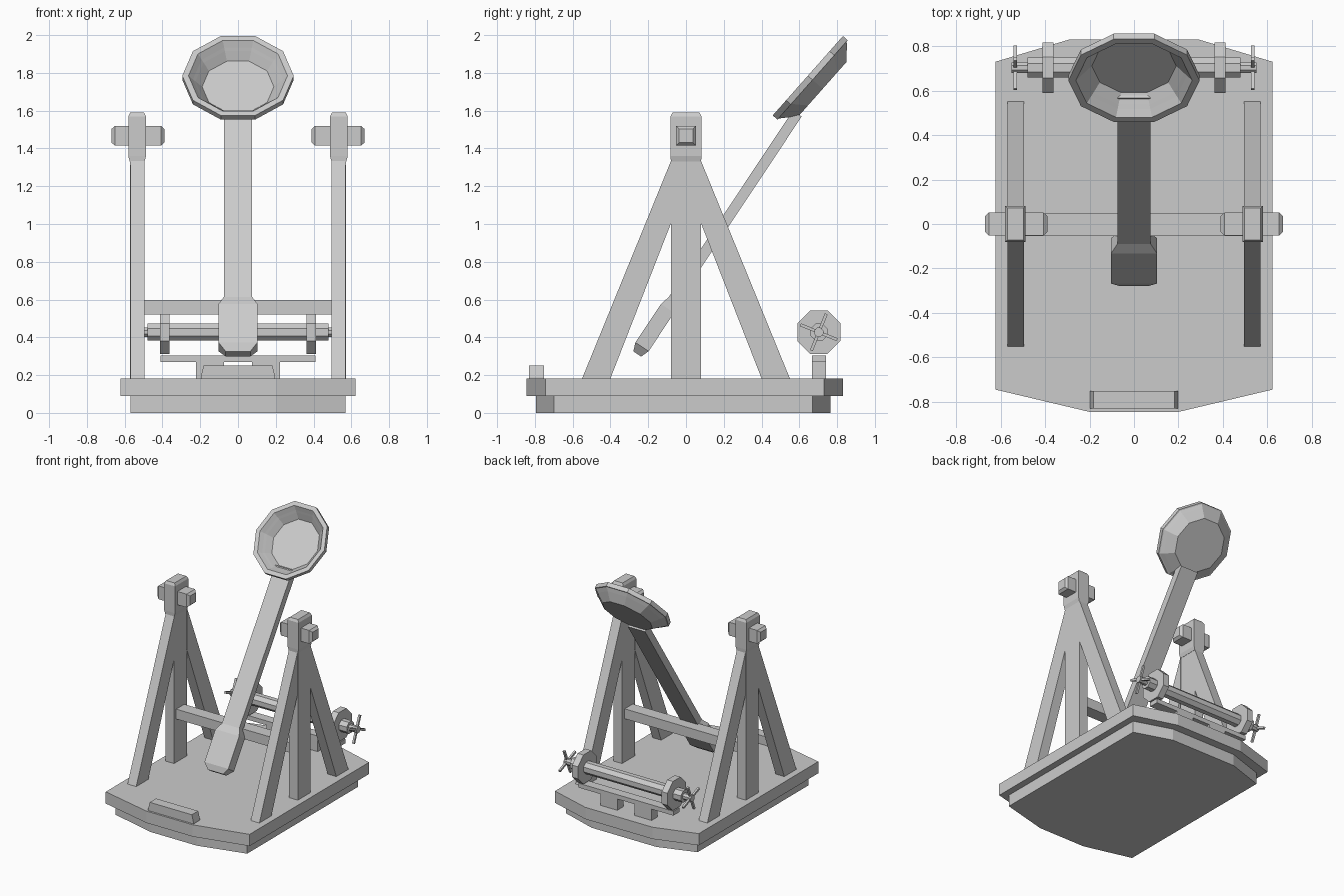
import bpy, bmesh
from math import sin, cos, pi, radians
from mathutils import Vector

if "Cube" in bpy.data.objects:
    bpy.data.objects.remove(bpy.data.objects["Cube"])


def loft(name, loops):
    """Skin a list of matching point loops and cap both ends."""
    bm = bmesh.new()
    rings = [[bm.verts.new(p) for p in loop] for loop in loops]
    n = len(rings[0])
    for a, b in zip(rings, rings[1:]):
        for i in range(n):
            j = (i + 1) % n
            bm.faces.new((a[i], a[j], b[j], b[i]))
    bm.faces.new(rings[0])
    bm.faces.new(rings[-1])
    bmesh.ops.recalc_face_normals(bm, faces=bm.faces)
    me = bpy.data.meshes.new(name)
    bm.to_mesh(me)
    bm.free()
    ob = bpy.data.objects.new(name, me)
    bpy.context.collection.objects.link(ob)
    return ob


def slab(name, outline, z0, z1):
    return loft(name, [[(x, y, z) for x, y in outline] for z in (z0, z1)])


def side_profile(name, outline, x0, x1):
    return loft(name, [[(x, y, z) for y, z in outline] for x in (x0, x1)])


def rect(a0, a1, b0, b1):
    return [(a0, b0), (a1, b0), (a1, b1), (a0, b1)]


def box(name, x0, x1, y0, y1, z0, z1):
    return slab(name, rect(x0, x1, y0, y1), z0, z1)


def octagon_bar(name, x0, x1, y, z, r, chamfer=0.0):
    """Octagonal bar along x; r is the distance to the flats."""
    def ring(x, k):
        return [(x, y + k * cos(pi / 8 + i * pi / 4), z + k * sin(pi / 8 + i * pi / 4))
                for i in range(8)]
    k = r / cos(pi / 8)
    rings = [ring(x0, k), ring(x1, k)]
    if chamfer:
        rings = [ring(x0, k - chamfer), ring(x0 + chamfer, k),
                 ring(x1 - chamfer, k), ring(x1, k - chamfer)]
    return loft(name, rings)


# Base platform: two stacked slabs with shallow pointed ends
def base_outline(w, yf, yfc, ybc, yb, ff, fb):
    half = [(ff, yf), (w, yfc), (w, ybc), (fb, yb)]
    return half + [(-x, y) for x, y in reversed(half)]


slab("base_lower", base_outline(0.57, -0.795, -0.70, 0.67, 0.765, 0.2, 0.28), 0, 0.09)
slab("base_deck", base_outline(0.622, -0.845, -0.745, 0.73, 0.83, 0.2, 0.29), 0.09, 0.182)

# Front stop block, narrower at the top
loft("front_block", [[(x, y, z) for x, y in rect(-w, w, -0.83, -0.752)]
                     for w, z in ((0.197, 0.175), (0.197, 0.19), (0.182, 0.25))])

# Side frames
for s, side in ((1, "right"), (-1, "left")):
    box(side + "_post", s * 0.497, s * 0.573, -0.08, 0.08, 0.17, 1.35)
    loft(side + "_post_head",
         [[(s * 0.534 + x, y, z) for x, y in rect(-w, w, -d, d)]
          for w, d, z in ((0.039, 0.08, 1.33), (0.047, 0.082, 1.36),
                          (0.047, 0.082, 1.57), (0.036, 0.072, 1.59))])
    for t, end in ((1, "back"), (-1, "front")):
        leg = [(0.555, 0.17), (0.075, 1.345), (0.075, 1.015), (0.405, 0.17)]
        side_profile(f"{side}_{end}_brace", [(t * y, z) for y, z in leg],
                     s * 0.495, s * 0.57)
    # Peg through the post head with chamfered ends
    loft(side + "_peg",
         [[(s * x, y, 1.467 + z) for y, z in rect(-k, k, -k, k)]
          for x, k in ((0.39, 0.036), (0.408, 0.052), (0.652, 0.052), (0.67, 0.036))])

box("crossbeam", -0.51, 0.51, -0.053, 0.047, 0.52, 0.597)

# Throwing arm: rectangular sections along a tilted line
arm_dir = Vector((0, 0.554, 0.832))
arm_nrm = Vector((0, -0.832, 0.554))
arm_foot = Vector((0, -0.258, 0.312))
loft("throwing_arm",
     [[arm_foot + arm_dir * t + arm_nrm * b + Vector((a, 0, 0))
       for a, b in rect(-w, w, -h, h)]
      for t, w, h in ((0, 0.065, 0.025), (0.045, 0.103, 0.042), (0.29, 0.103, 0.042),
                      (0.345, 0.075, 0.028), (1.53, 0.075, 0.028))])

# Ten-sided bowl facing forward and up
bowl_c = Vector((0, 0.645, 1.785))
bowl_u = Vector((0, 0.663, 0.749))
bowl_n = Vector((0, -0.749, 0.663))
bowl_x = Vector((1, 0, 0))
bowl_profile = [(0.2, -0.105), (0.262, -0.055), (0.285, -0.035), (0.295, -0.033),
                (0.295, 0), (0.262, 0.0), (0.238, -0.03), (0.225, -0.045), (0.19, -0.088)]
loft("bowl", [[bowl_c + bowl_n * h + (bowl_x * cos(i * pi / 5) + bowl_u * sin(i * pi / 5)) * r
               for i in range(10)] for r, h in bowl_profile])

# Winch at the back
wy, wz = 0.703, 0.427
octagon_bar("winch_drum", -0.48, 0.48, wy, wz, 0.045)
octagon_bar("winch_axle", -0.55, 0.55, wy, wz, 0.024)
box("winch_plank", -0.41, 0.41, 0.667, 0.741, 0.27, 0.304)
for s, side in ((1, "right"), (-1, "left")):
    x0, x1 = sorted((s * 0.362, s * 0.412))
    octagon_bar(side + "_winch_disc", x0, x1, wy, wz, 0.114)
    box(side + "_plank_foot", s * 0.075, s * 0.222, 0.667, 0.741, 0.17, 0.28)
    # Crossed handle rods
    for k in range(2):
        a = radians(22 + 90 * k)
        d = Vector((0, cos(a), -sin(a)))
        n = Vector((0, sin(a), cos(a)))
        c = Vector((s * 0.534, wy, wz))
        loft(f"{side}_handle_{k + 1}",
             [[c + d * t + n * b + Vector((p, 0, 0))
               for p, b in rect(-0.008, 0.008, -0.008, 0.008)] for t in (-0.105, 0.105)])
